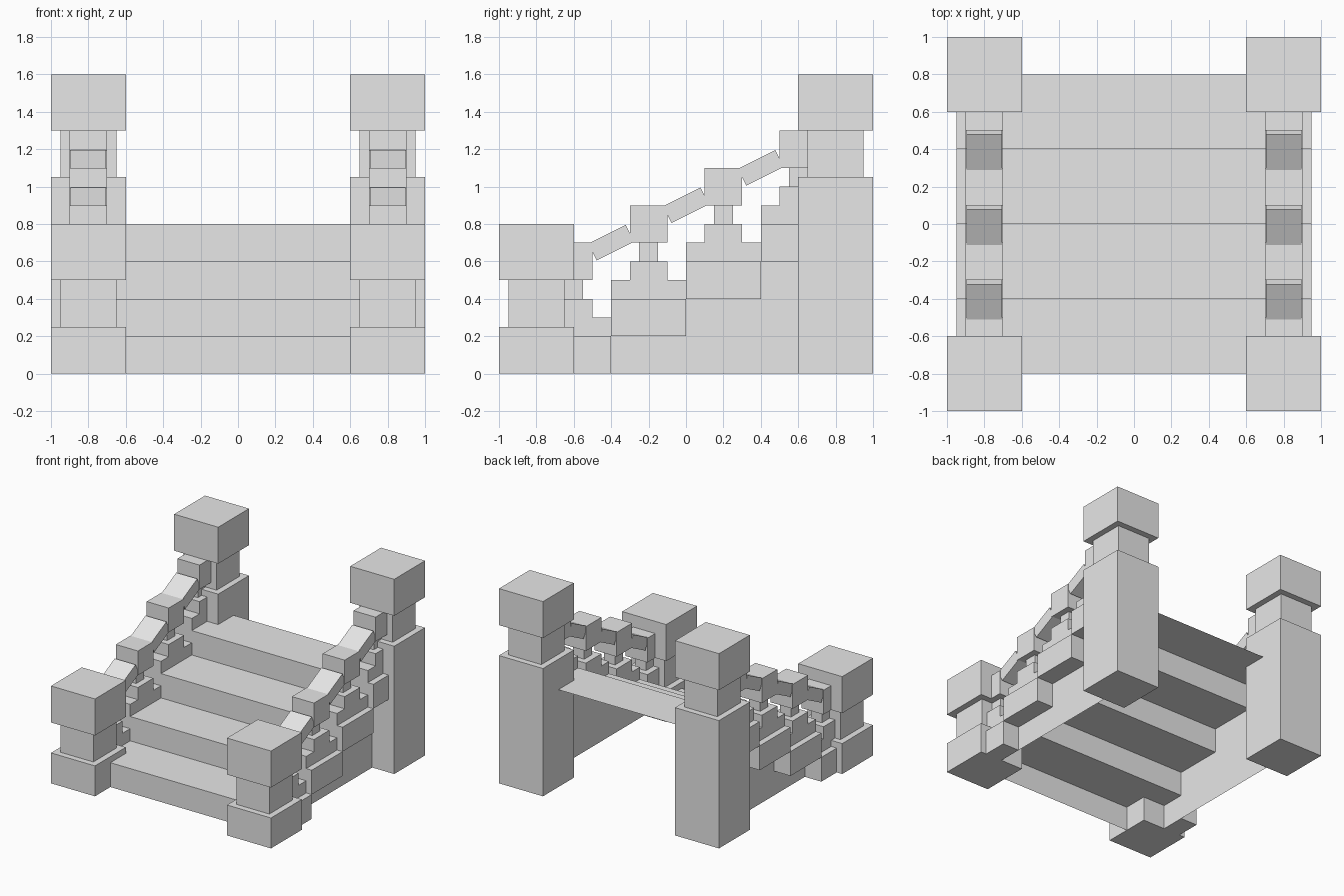
import bpy, bmesh, math
from mathutils import Vector

cube = bpy.data.objects.get("Cube")
if cube:
    bpy.data.objects.remove(cube, do_unlink=True)

stone = bpy.data.materials.new("light_grey_stone")
stone.use_nodes = True
GREY = (0.8, 0.8, 0.8, 1)
stone.diffuse_color = GREY
stone.node_tree.nodes["Principled BSDF"].inputs["Base Color"].default_value = GREY

STEPS = 4
RUN, RISE = 0.4, 0.2
FRONT = -0.8
SIDES = (("right", -1), ("left", 1))


def finish(name, bm):
    mesh = bpy.data.meshes.new(name)
    bm.to_mesh(mesh)
    bm.free()
    mesh.materials.append(stone)
    obj = bpy.data.objects.new(name, mesh)
    bpy.context.collection.objects.link(obj)
    return obj


def add_box(bm, xs, ys, zs):
    """Closed box between pairs of limits."""
    made = bmesh.ops.create_cube(bm, size=1)["verts"]
    for v in made:
        v.co = [(a + b) / 2 + c * abs(b - a) for (a, b), c in zip((xs, ys, zs), v.co)]


def add_quad(bm, points, outward):
    """Thin sheet whose normal follows the outward direction."""
    face = bm.faces.new([bm.verts.new(p) for p in points])
    face.normal_update()
    if face.normal.dot(Vector(outward)) < 0:
        face.normal_flip()


def side_box(bm, side, x, half, ys, zs):
    add_box(bm, (side * x - half, side * x + half), ys, zs)


# Hollow staircase: risers, treads and the side walls under it
bm = bmesh.new()
w = 0.8
for i in range(STEPS):
    y0, z0 = FRONT + RUN * i, RISE * i
    y1, z1 = y0 + RUN, z0 + RISE
    add_quad(bm, [(-w, y0, z0), (w, y0, z0), (w, y0, z1), (-w, y0, z1)], (0, -1, 0))
    add_quad(bm, [(-w, y0, z1), (w, y0, z1), (w, y1, z1), (-w, y1, z1)], (0, 0, 1))
    if i:
        for _, s in SIDES:
            x = s * w
            add_quad(bm, [(x, y0, 0), (x, y1, 0), (x, y1, z0), (x, y0, z0)], (s, 0, 0))
bmesh.ops.remove_doubles(bm, verts=bm.verts, dist=0.0001)
finish("staircase", bm)

for label, s in SIDES:
    # Step ends jutting out past the side wall
    bm = bmesh.new()
    for i in range(STEPS):
        y = FRONT + RUN * i
        side_box(bm, s, 0.875, 0.075, (max(y, -0.6), min(y + RUN, 0.6)),
                 (RISE * i, RISE * (i + 1)))
    finish(label + "_step_ends", bm)

    # Corner posts: base, recessed neck and cap
    for end, y, base in (("front", -0.8, 0.25), ("back", 0.8, 1.05)):
        bm = bmesh.new()
        for half, z0, z1 in ((0.2, 0, base), (0.15, base, base + 0.25),
                             (0.2, base + 0.25, base + 0.55)):
            side_box(bm, s, 0.8, half, (y - half, y + half), (z0, z1))
        finish(f"{label}_{end}_post", bm)

    # Balusters: long foot, short foot, neck and head
    for i in range(STEPS):
        y, z = -0.6 + RUN * i, RISE * (i + 1)
        bm = bmesh.new()
        for half_x, half_y, low, high in ((0.1, 0.2, 0, 0.1), (0.1, 0.1, 0.1, 0.2),
                                          (0.05, 0.05, 0.2, 0.3), (0.1, 0.1, 0.3, 0.5)):
            side_box(bm, s, 0.8, half_x, (y - half_y, y + half_y), (z + low, z + high))
        finish(f"{label}_baluster_{i + 1}", bm)

    # Sloping rail pieces between the baluster heads
    for i in range(STEPS - 1):
        bm = bmesh.new()
        add_box(bm, (-0.095, 0.095), (-0.112, 0.112), (-0.05, 0.05))
        rail = finish(f"{label}_rail_{i + 1}", bm)
        rail.location = (s * 0.8, -0.4 + RUN * i, 0.7 + RISE * i)
        rail.rotation_euler.x = math.atan2(RISE, RUN)
